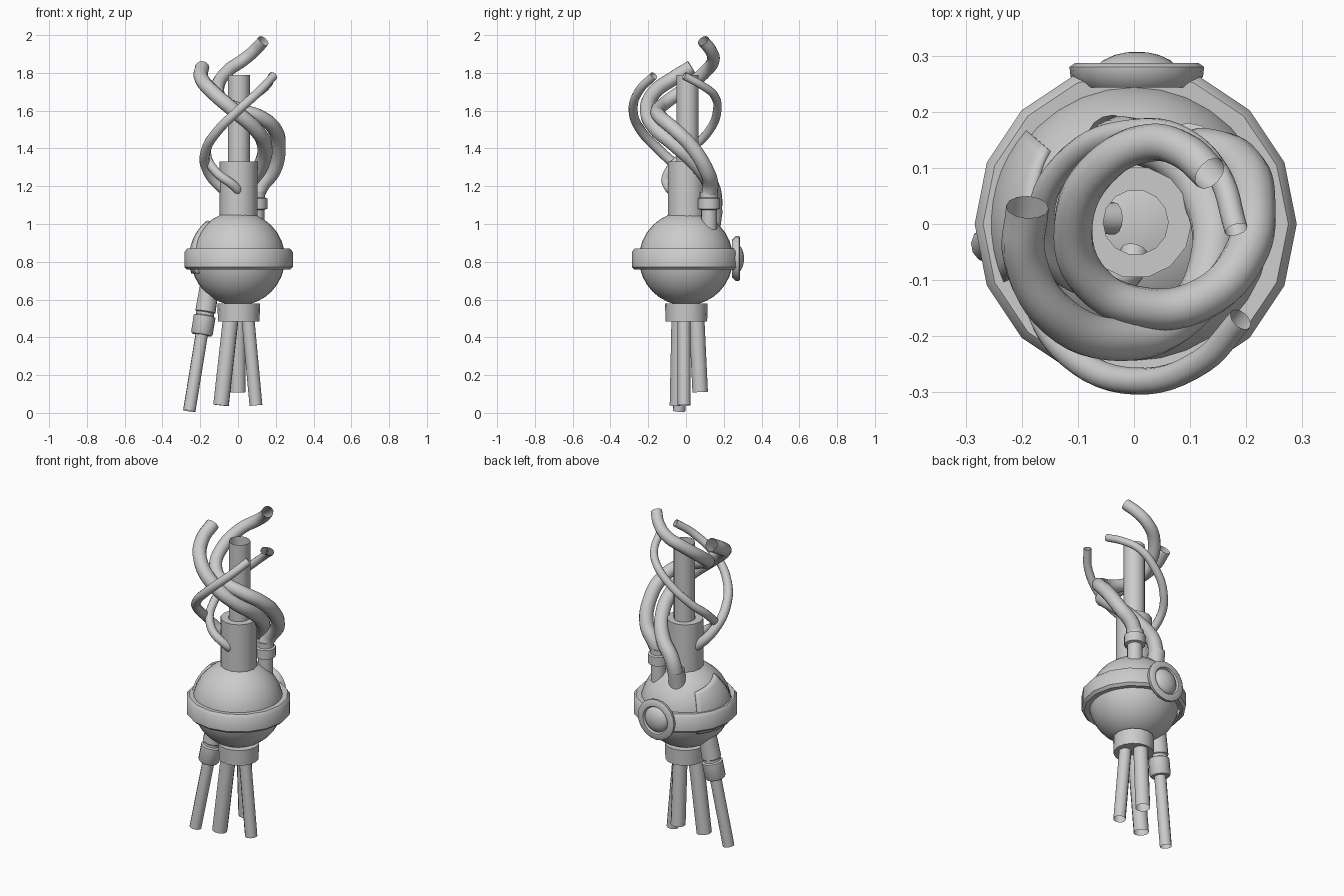
import bpy, math
from mathutils import Vector

if "Cube" in bpy.data.objects:
    bpy.data.objects.remove(bpy.data.objects["Cube"])

CZ, R = 0.817, 0.249


def add_mesh(name, verts, faces, angle=40):
    me = bpy.data.meshes.new(name)
    me.from_pydata(verts, [], faces)
    me.update()
    ob = bpy.data.objects.new(name, me)
    bpy.context.collection.objects.link(ob)
    bpy.ops.object.select_all(action='DESELECT')
    ob.select_set(True)
    bpy.context.view_layer.objects.active = ob
    bpy.ops.object.shade_smooth_by_angle(angle=math.radians(angle))
    return ob


def lathe(name, profile, origin=(0, 0, 0), axis=(0, 0, 1), sides=16, caps=(False, False), closed=False):
    """Revolve (radius, height) points around an axis through origin."""
    rot = Vector(axis).to_track_quat('Z', 'Y')
    o = Vector(origin)
    verts = []
    for r, h in profile:
        for i in range(sides):
            a = 2 * math.pi * i / sides
            verts.append(o + rot @ Vector((r * math.cos(a), r * math.sin(a), h)))
    n = len(profile)
    faces = []
    for j in range(n if closed else n - 1):
        k = (j + 1) % n
        for i in range(sides):
            m = (i + 1) % sides
            faces.append((j * sides + i, j * sides + m, k * sides + m, k * sides + i))
    if not closed:
        if caps[0]:
            faces.append(tuple(reversed(range(sides))))
        if caps[1]:
            faces.append(tuple(range((n - 1) * sides, n * sides)))
    return add_mesh(name, verts, faces)


def rod(name, a, b, r0, r1=None, sides=12):
    a, b = Vector(a), Vector(b)
    return lathe(name, [(r0, 0), (r1 or r0, (b - a).length)], a, b - a, sides)


def hose(name, pts, r0, r1):
    """Open tube through pts, radius going from r0 to r1."""
    cu = bpy.data.curves.new(name, 'CURVE')
    cu.dimensions = '3D'
    cu.bevel_depth = 1.0
    cu.bevel_resolution = 4
    cu.resolution_u = 6
    sp = cu.splines.new('BEZIER')
    sp.bezier_points.add(len(pts) - 1)
    for i, (bp, p) in enumerate(zip(sp.bezier_points, pts)):
        bp.co = p
        bp.radius = r0 + (r1 - r0) * i / (len(pts) - 1)
        bp.handle_left_type = bp.handle_right_type = 'AUTO'
    ob = bpy.data.objects.new(name, cu)
    bpy.context.collection.objects.link(ob)


# Round body
bpy.ops.mesh.primitive_uv_sphere_add(segments=32, ring_count=16, radius=R, location=(0, 0, CZ))
body = bpy.context.object
body.name = "body_sphere"
bpy.ops.object.shade_smooth()

# Band around the middle
lathe("belt_band", [(0.24, 0.762), (0.272, 0.758), (0.287, 0.772), (0.287, 0.852),
                    (0.272, 0.87), (0.24, 0.868)], (0.003, 0, 0), closed=True)

# Neck: outer sleeve with a flat shoulder, and open inner pipe
lathe("neck_sleeve", [(0.1, 1.03), (0.1, 1.33), (0.058, 1.33)], (0.003, 0.003, 0), sides=14)
lathe("neck_pipe", [(0.059, 1.03), (0.059, 1.79)], (0.005, 0.008, 0), sides=12)

# Bottom collar and three legs
lathe("bottom_collar", [(0.11, 0.485), (0.113, 0.578), (0.06, 0.578)], (0.004, 0.002, 0), sides=16, caps=(True, False))
rod("leg_left", (-0.09, -0.045, 0.04), (-0.035, -0.035, 0.53), 0.042)
rod("leg_right", (0.095, -0.01, 0.04), (0.05, -0.01, 0.53), 0.034)
rod("leg_back", (0, 0.075, 0.11), (0, 0.055, 0.53), 0.041)

# Side leg with its fitting
foot = Vector((-0.258, -0.037, 0.01))
side_axis = Vector((0.078, 0.037, 0.48))
lathe("side_leg", [(0.033, 0), (0.033, 0.43)], foot, side_axis, 12)
lathe("side_leg_fitting", [(0.03, 0.41), (0.052, 0.41), (0.058, 0.42), (0.058, 0.51), (0.048, 0.515),
                           (0.048, 0.53), (0.054, 0.535), (0.05, 0.72)], foot, side_axis, 16)

# Curved plate on the left of the body
N = 10
verts = []
for j in range(N + 1):
    v = j / N
    for i in range(N + 1):
        u = i / N
        az = math.radians(139 + u * 71 - 14 * u * v)
        el = math.radians(-18 + v * (55 + 14 * u))
        r = 0.26
        verts.append((r * math.cos(el) * math.cos(az), r * math.cos(el) * math.sin(az), CZ + r * math.sin(el)))
w = N + 1
faces = [(j * w + i, j * w + i + 1, (j + 1) * w + i + 1, (j + 1) * w + i) for j in range(N) for i in range(N)]
plate = add_mesh("side_plate", verts, faces)
sol = plate.modifiers.new("thickness", 'SOLIDIFY')
sol.thickness = 0.02
sol.offset = -1

# Round port with a domed lens at the back
lathe("port_rim", [(0.075, 0.243), (0.098, 0.243), (0.118, 0.262), (0.12, 0.28), (0.11, 0.287), (0.082, 0.287),
                   (0.075, 0.275)], (0.005, 0, CZ), (0, 1, 0), 20, closed=True)
dome = [(0.078 * math.cos(t), 0.265 + 0.042 * math.sin(t)) for t in (math.radians(a) for a in (0, 20, 40, 60, 75, 86))]
lathe("port_lens", dome, (0.005, 0, CZ), (0, 1, 0), 20, caps=(False, True))

# Hose fittings on top of the body
lathe("collar_fitting", [(0.042, 0.97), (0.042, 1.075), (0.058, 1.08), (0.058, 1.135), (0.047, 1.14), (0.047, 1.17)],
      (0.097, 0.122, 0), caps=(False, True))
rod("plain_fitting", (-0.038, 0.13, 0.96), (-0.038, 0.148, 1.08), 0.049, 0.047, 16)

# Four twisting hoses, listed from the free end down
hose("tall_hose", [(0.135, 0.09, 1.97), (0.09, 0.13, 1.92), (0.03, 0.145, 1.87), (-0.055, 0.105, 1.81),
                   (-0.108, 0, 1.72), (-0.075, -0.105, 1.645), (0.02, -0.15, 1.6), (0.12, -0.135, 1.565),
                   (0.195, -0.06, 1.5), (0.214, 0.03, 1.41), (0.185, 0.11, 1.28), (0.125, 0.13, 1.205),
                   (0.097, 0.122, 1.15)], 0.032, 0.042)
hose("thick_hose", [(-0.19, 0.03, 1.83), (-0.195, -0.06, 1.775), (-0.135, -0.165, 1.7), (-0.02, -0.205, 1.6),
                    (0.09, -0.16, 1.505), (0.14, -0.06, 1.42), (0.13, 0.04, 1.33), (0.07, 0.12, 1.23),
                    (-0.01, 0.15, 1.14), (-0.038, 0.145, 1.03)], 0.038, 0.042)
hose("thin_back_hose", [(0.182, -0.01, 1.785), (0.15, 0.09, 1.73), (0.09, 0.15, 1.68), (0, 0.165, 1.6),
                        (-0.11, 0.12, 1.49), (-0.165, 0.02, 1.39), (-0.12, -0.09, 1.28), (-0.01, -0.09, 1.19),
                        (0, -0.05, 1.16)], 0.021, 0.025)
hose("thin_front_hose", [(0.19, -0.17, 1.785), (0.12, -0.245, 1.71), (0, -0.28, 1.6), (-0.11, -0.235, 1.49),
                         (-0.17, -0.14, 1.39), (-0.165, -0.04, 1.29), (-0.085, 0.01, 1.19),
                         (-0.035, 0.01, 1.16)], 0.022, 0.029)
